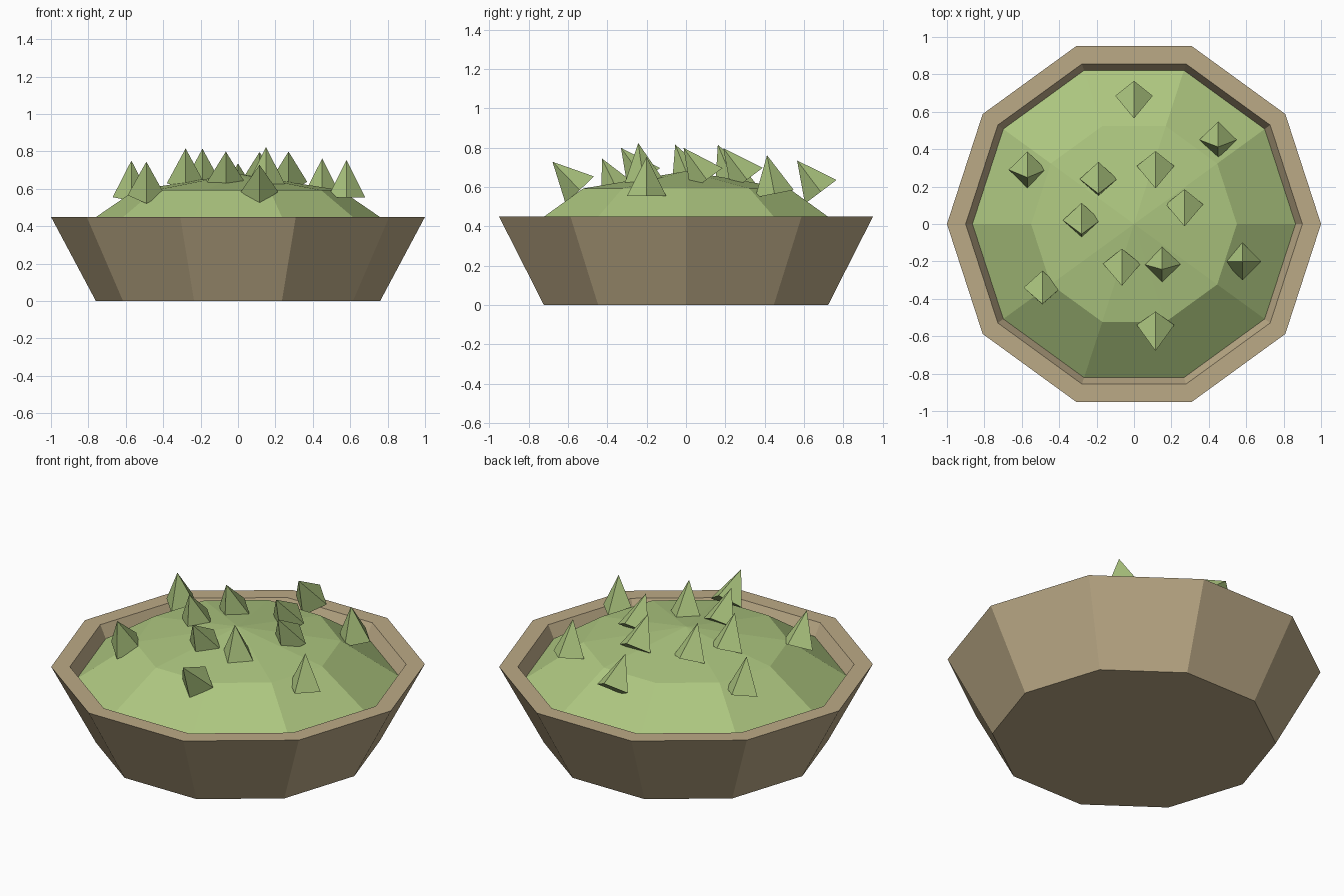
import bpy, bmesh
from math import cos, sin, pi, radians
from mathutils import Matrix

if "Cube" in bpy.data.objects:
    bpy.data.objects.remove(bpy.data.objects["Cube"])


def material(name, rgb):
    m = bpy.data.materials.new(name)
    m.use_nodes = True
    m.diffuse_color = (*rgb, 1)
    m.node_tree.nodes["Principled BSDF"].inputs["Base Color"].default_value = (*rgb, 1)
    return m


TAN = material("tan clay", (0.50, 0.40, 0.24))
GREEN = material("leaf green", (0.42, 0.57, 0.215))
SIDES = 10


def add_object(name, bm, mat):
    bmesh.ops.recalc_face_normals(bm, faces=bm.faces)
    mesh = bpy.data.meshes.new(name)
    bm.to_mesh(mesh)
    bm.free()
    mesh.materials.append(mat)
    ob = bpy.data.objects.new(name, mesh)
    bpy.context.collection.objects.link(ob)
    return ob


def lathe(name, profile, mat):
    """Ten-sided solid from (radius, height) pairs, closed at both ends."""
    bm = bmesh.new()
    rings = [[bm.verts.new((r * cos(2 * pi * i / SIDES), r * sin(2 * pi * i / SIDES), z))
              for i in range(SIDES)] for r, z in profile]
    for low, high in zip(rings, rings[1:]):
        for i in range(SIDES):
            j = (i + 1) % SIDES
            bm.faces.new((low[i], low[j], high[j], high[i]))
    bm.faces.new(rings[0])
    bm.faces.new(rings[-1])
    return add_object(name, bm, mat)


# Flared bowl with a flat rim and a hollow inside
lathe("bowl", [(0.76, 0), (1, 0.45), (0.9, 0.45), (0.83, 0.31)], TAN)

# Faceted mound: fan up to a single peak
mound = lathe("mound", [(0.83, 0.33), (0.867, 0.375), (0.55, 0.592)], GREEN)
bm = bmesh.new()
bm.from_mesh(mound.data)
top = max(bm.faces, key=lambda f: f.calc_center_median().z)
peak = bmesh.ops.poke(bm, faces=[top])["verts"][0]
peak.co.z = 0.68
bm.to_mesh(mound.data)
bm.free()

# Four-sided tufts: x, y, z of the base centre and forward lean in degrees
TUFTS = [
    (0, .685, .575, 37), (.45, .45, .565, 11), (.58, -.20, .553, 0),
    (-.57, .29, .555, 12), (-.19, .24, .63, 23), (.115, .31, .637, 37),
    (.27, .105, .637, 36), (-.28, .02, .63, 22), (-.065, -.213, .637, 36),
    (.15, -.215, .625, 8), (-.49, -.34, .565, 26), (.115, -.54, .584, 44),
]
for n, (x, y, z, lean) in enumerate(TUFTS, 1):
    bm = bmesh.new()
    place = (Matrix.Translation((x, y, z)) @ Matrix.Rotation(radians(lean), 4, "X")
             @ Matrix.Translation((0, 0, 0.1)))
    bmesh.ops.create_cone(bm, cap_ends=True, segments=4, radius1=0.1, radius2=0,
                          depth=0.2, matrix=place)
    bmesh.ops.remove_doubles(bm, verts=bm.verts, dist=0.0001)
    add_object(f"tuft_{n}", bm, GREEN)
